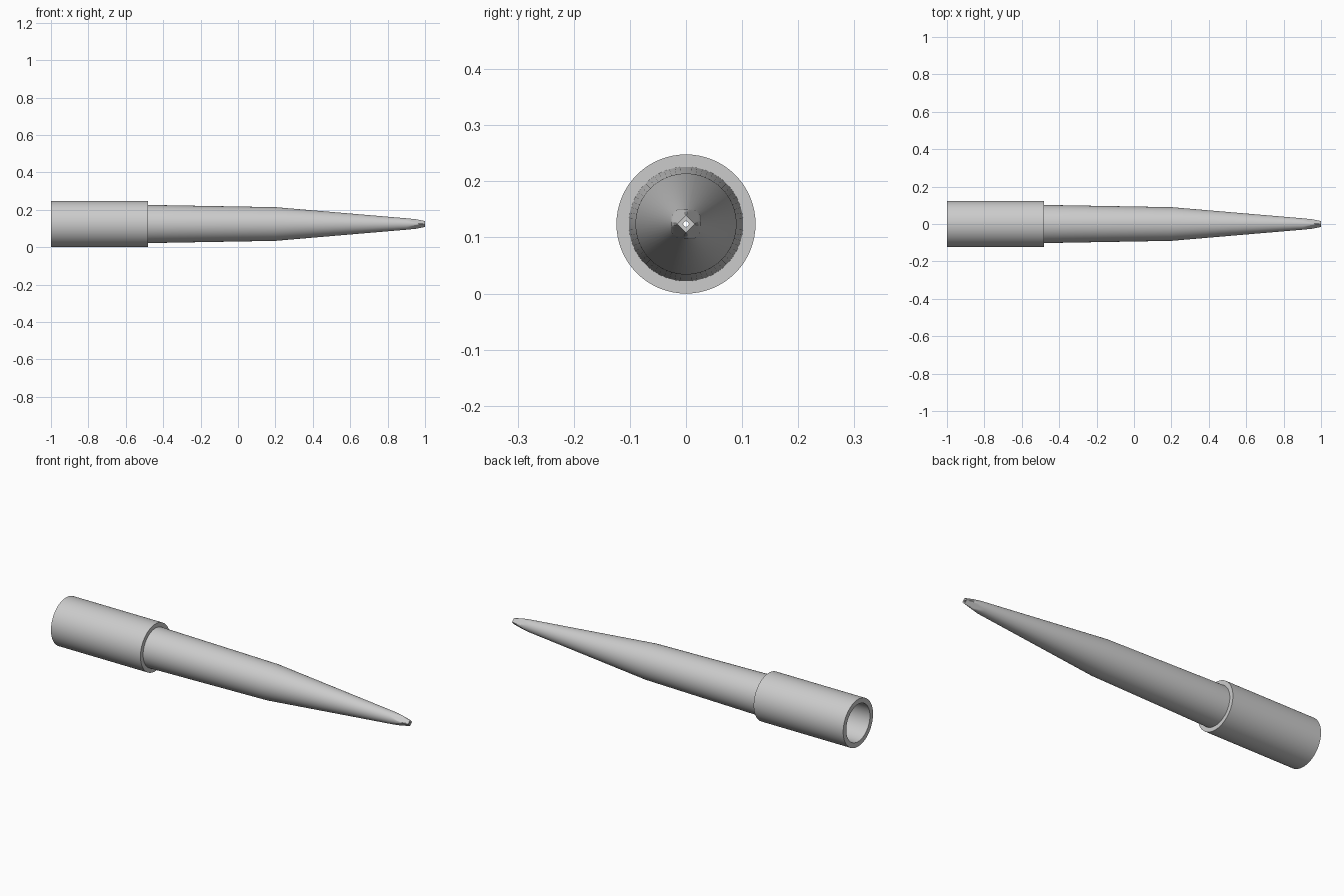
import bpy, bmesh, math

if "Cube" in bpy.data.objects:
    bpy.data.objects.remove(bpy.data.objects["Cube"], do_unlink=True)

SEG = 64
AXIS_Z = 0.124

grey = bpy.data.materials.new("light grey plastic")
grey.use_nodes = True
colour = (0.6, 0.6, 0.6, 1)
grey.diffuse_color = colour
grey.node_tree.nodes["Principled BSDF"].inputs["Base Color"].default_value = colour


def tip_radius(x, r, angle):
    """Trim the round tip with four diagonal and four square-on flats."""
    for start, flat, offset in ((0.0113, 0.20, math.pi / 4), (0.0155, 0.21, 0.0)):
        distance = start + flat * (1 - x)
        turn = (angle - offset + math.pi / 4) % (math.pi / 2) - math.pi / 4
        r = min(r, distance / math.cos(turn))
    return r


def lathe(name, profile, trimmed=False):
    """Revolve a closed (x, radius) profile about the long axis."""
    bm = bmesh.new()
    rings = []
    for x, r in profile:
        ring = []
        for i in range(SEG):
            a = 2 * math.pi * i / SEG
            rr = tip_radius(x, r, a) if trimmed and x > 0.85 and r > 0.01 else r
            ring.append(bm.verts.new((x, rr * math.cos(a), AXIS_Z + rr * math.sin(a))))
        rings.append(ring)
    for k, ring in enumerate(rings):
        nxt = rings[(k + 1) % len(rings)]
        for i in range(SEG):
            j = (i + 1) % SEG
            bm.faces.new((ring[i], ring[j], nxt[j], nxt[i]))
    bmesh.ops.recalc_face_normals(bm, faces=bm.faces)
    mesh = bpy.data.meshes.new(name)
    bm.to_mesh(mesh)
    bm.free()
    obj = bpy.data.objects.new(name, mesh)
    bpy.context.collection.objects.link(obj)
    mesh.materials.append(grey)
    bpy.ops.object.select_all(action='DESELECT')
    obj.select_set(True)
    bpy.context.view_layer.objects.active = obj
    bpy.ops.object.shade_smooth_by_angle(angle=math.radians(15))
    return obj


# Hollow collar at the open end
lathe("collar", [(-1, 0.124), (-0.48, 0.124), (-0.48, 0.093), (-1, 0.098)])

# Tapering hollow body, with rings close together where the tip is trimmed
tip = [(0.9 + 0.01 * i, 0.0305 - 0.0095 * i / 10) for i in range(11)]
lathe("tapered_body",
      [(-0.48, 0.102), (0.2, 0.09)] + tip
      + [(1.0, 0.005), (0.9, 0.012), (0.2, 0.078), (-0.48, 0.093)], trimmed=True)
